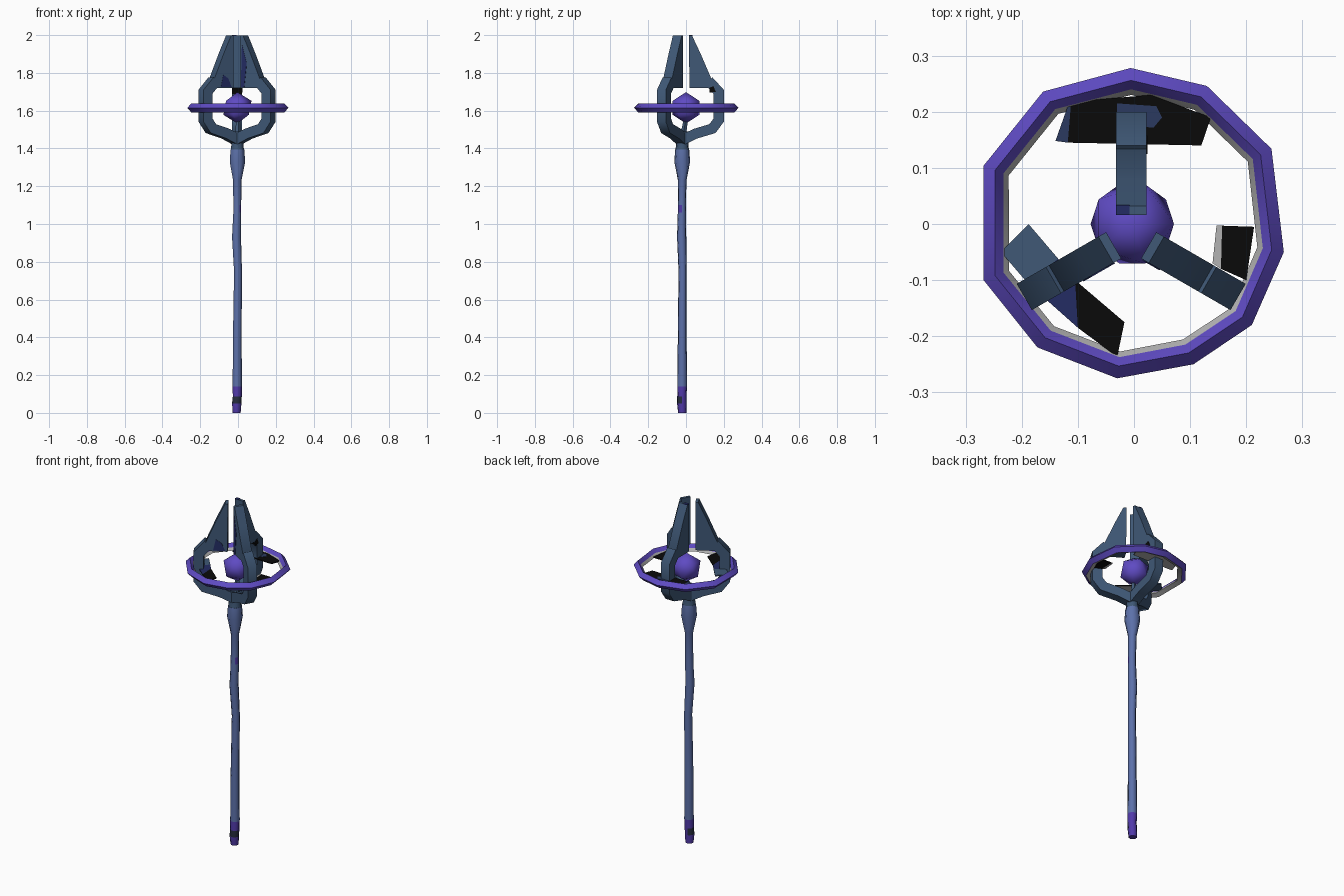
import bpy, bmesh, math
from mathutils import Vector

if "Cube" in bpy.data.objects:
    bpy.data.objects.remove(bpy.data.objects["Cube"])


def material(name, rgb):
    m = bpy.data.materials.new(name)
    m.diffuse_color = (*rgb, 1)
    m.use_nodes = True
    m.node_tree.nodes["Principled BSDF"].inputs["Base Color"].default_value = m.diffuse_color
    return m


SLATE = material("slate", (0.050, 0.098, 0.182))
STEEL = material("steel_blue", (0.108, 0.165, 0.400))
PURPLE = material("purple", (0.114, 0.070, 0.546))
DEEP = material("deep_purple", (0.082, 0.042, 0.400))
NAVY = material("navy", (0.017, 0.025, 0.127))
DUSK = material("dusk_blue", (0.024, 0.042, 0.115))
DARK = material("dark_slate", (0.020, 0.027, 0.050))
BLACK = material("black", (0.003, 0.003, 0.003))
GREY = material("pale_grey", (0.45, 0.45, 0.45))

CX, CY = -0.005, -0.02      # staff axis


def finish(name, bm, mats, rule=None, smooth=None):
    bmesh.ops.recalc_face_normals(bm, faces=bm.faces)
    bm.normal_update()
    if rule:
        for f in bm.faces:
            f.material_index = rule(f)
    me = bpy.data.meshes.new(name)
    bm.to_mesh(me)
    bm.free()
    for m in mats:
        me.materials.append(m)
    ob = bpy.data.objects.new(name, me)
    bpy.context.collection.objects.link(ob)
    if smooth:
        bpy.ops.object.select_all(action='DESELECT')
        ob.select_set(True)
        bpy.context.view_layer.objects.active = ob
        bpy.ops.object.shade_smooth_by_angle(angle=math.radians(smooth))
    return ob


def skin(rings, closed=False):
    """Bridge equal-sized rings of points; cap the ends unless closed."""
    bm = bmesh.new()
    vs = [[bm.verts.new(p) for p in r] for r in rings]
    n = len(vs[0])
    pairs = list(zip(vs, vs[1:])) + ([(vs[-1], vs[0])] if closed else [])
    for a, b in pairs:
        for i in range(n):
            j = (i + 1) % n
            bm.faces.new((a[i], a[j], b[j], b[i]))
    if not closed:
        bm.faces.new(vs[0])
        bm.faces.new(vs[-1])
    return bm


def lathe(profile, sides=7):
    """Rings from (z, radius, x shift, y shift)."""
    return skin([[(CX + dx + r * math.cos(math.tau * i / sides),
                   CY + dy + r * math.sin(math.tau * i / sides), z)
                  for i in range(sides)] for z, r, dx, dy in profile])


# Shaft with coloured foot and a small mark on its right side
def shaft_colour(f):
    z, n = f.calc_center_median().z, f.normal
    if 1.06 < z < 1.10 and n.x > 0.8 and n.y < 0:
        return 1
    if z > 0.145:
        return 0
    return 2 if 0.045 < z < 0.09 and n.x + n.y < 0.6 else 1


finish("shaft", lathe([
    (0.0, 0.022, -0.003, 0.0), (0.05, 0.026, -0.003, -0.002), (0.088, 0.025, 0, -0.002),
    (0.14, 0.026, 0, 0), (0.40, 0.024, 0, 0), (0.75, 0.022, 0.004, 0.002),
    (0.93, 0.025, -0.004, -0.003), (1.06, 0.022, 0, -0.002), (1.10, 0.022, 0, -0.002),
    (1.23, 0.023, 0, 0), (1.33, 0.043, 0, 0), (1.395, 0.038, 0, 0)]),
    [STEEL, DEEP, DARK], shaft_colour, 60)

# Head stem and the thin post that carries the orb
finish("head_stem", lathe([(1.39, 0.037, 0, 0), (1.42, 0.033, 0, 0), (1.49, 0.033, 0, 0)]),
       [SLATE], smooth=60)
finish("orb_post", lathe([(1.47, 0.016, 0.003, 0.005), (1.56, 0.012, 0.005, 0.02)], 5), [SLATE])

# Orb
bm = bmesh.new()
bmesh.ops.create_icosphere(bm, subdivisions=1, radius=0.083)
bmesh.ops.translate(bm, verts=bm.verts, vec=(-0.003, 0, 1.615))
finish("orb", bm, [PURPLE], smooth=60)

# Halo ring with a pale inner flange
corners = [(-0.268, 0.104), (-0.162, 0.236), (-0.006, 0.278), (0.130, 0.246),
           (0.245, 0.134), (0.267, -0.050), (0.210, -0.180), (0.106, -0.250),
           (-0.030, -0.275), (-0.172, -0.220), (-0.268, -0.100)]
section = [(0, 0), (0.022, 0.023), (0.038, 0.003), (0.048, -0.012), (0.022, -0.024)]
rings = []
for x, y in corners:
    out = Vector((x, y, 0))
    d = out.normalized()
    rings.append([out - d * a + Vector((0, 0, 1.615 + h)) for a, h in section])


def ring_colour(f):
    # faces touching the flange tip are pale
    return 1 if any(abs(v.co.z - 1.603) < 1e-4 for v in f.verts) else 0


finish("halo_ring", skin(rings, closed=True), [PURPLE, GREY], ring_colour, 60)

# Three prongs: curved arm plus an upright fin, some with thin painted plates
HALF = 0.027
arm_path = [(0.00, 1.445), (0.07, 1.478), (0.160, 1.505), (0.193, 1.550),
            (0.193, 1.700), (0.140, 1.758)]
fin_profile = [(0.038, 1.72), (0.148, 1.72), (0.156, 1.765), (0.098, 1.90),
               (0.052, 1.998), (0.036, 1.998)]
# side: (edge of the fin that is painted, outline, material)
paint = {"back": (-HALF, [(0.145, 1.695), (0.178, 1.70), (0.165, 1.73), (0.145, 1.722)], BLACK),
         "left": (HALF, [(0.05, 1.725), (0.115, 1.725), (0.10, 1.79), (0.07, 1.77)], NAVY),
         "right": (-HALF, [(0.046, 1.95), (0.075, 1.85), (0.06, 1.725), (0.04, 1.725)], NAVY)}

for side, deg in (("back", 90), ("left", 210), ("right", -30)):
    a = math.radians(deg)
    rad = Vector((math.cos(a), math.sin(a), 0))
    tan = Vector((-rad.y, rad.x, 0))

    def place(r, t, z):
        return Vector((CX, CY, z)) + rad * r + tan * t

    # mitred square tube along the path
    rings = []
    for i, p in enumerate(arm_path):
        p = Vector(p)
        d0 = (p - Vector(arm_path[i - 1])).normalized() if i else None
        d1 = (Vector(arm_path[i + 1]) - p).normalized() if i < len(arm_path) - 1 else None
        d0, d1 = d0 or d1, d1 or d0
        m = (d0 + d1).normalized()
        nrm = Vector((-m.y, m.x)) * (HALF / max(0.6, m.dot(d0)))
        rings.append([place(p.x + s * nrm.x, t * HALF, p.y + s * nrm.y)
                      for s, t in ((1, 1), (1, -1), (-1, -1), (-1, 1))])

    def arm_colour(f):
        # underside of the back hook is dark
        n = f.normal
        return int(side == "back" and n.dot(rad) < -0.4 and n.z < -0.3
                   and f.calc_center_median().z > 1.68)

    finish(side + "_arm", skin(rings), [SLATE, BLACK], arm_colour, 70)
    fin = skin([[place(r, t, z) for r, z in fin_profile] for t in (-HALF, HALF)])
    finish(side + "_fin", fin, [SLATE], smooth=60)
    t0, outline, mat = paint[side]
    finish(side + "_patch", skin([[place(r, t0 + h, z) for r, z in outline]
                                  for h in (-0.002, 0.002)]), [mat])


# Thin dark vanes lying inside the halo; some are pale underneath
def vane(name, pts, mat, under=None, z=1.612, half=0.003):
    finish(name, skin([[(x, y, z + h) for x, y in pts] for h in (-half, half)]),
           [mat, under or mat], lambda f: int(f.normal.z < -0.5))


vane("back_vane", [(-0.118, 0.145), (0.12, 0.14), (0.137, 0.19), (0.03, 0.23), (-0.112, 0.218)],
     BLACK, GREY)
vane("back_vane_end", [(-0.14, 0.148), (-0.118, 0.145), (-0.112, 0.218), (-0.118, 0.21)], DUSK, GREY)
vane("back_vane_spot", [(-0.03, 0.175), (0.035, 0.172), (0.05, 0.19), (0.04, 0.21), (-0.03, 0.215)],
     DUSK, None, 1.615, 0.002)
vane("left_vane_end", [(-0.237, -0.05), (-0.188, 0.0), (-0.135, -0.062), (-0.19, -0.105)], SLATE)
vane("left_vane_mid", [(-0.19, -0.105), (-0.135, -0.062), (-0.105, -0.10), (-0.10, -0.185)],
     NAVY, GREY)
vane("left_vane", [(-0.10, -0.185), (-0.105, -0.10), (-0.017, -0.175), (-0.03, -0.237)], BLACK, GREY)
vane("right_vane", [(0.157, -0.003), (0.214, -0.005), (0.200, -0.10), (0.155, -0.08)], BLACK)
vane("right_vane_edge", [(0.147, -0.003), (0.157, -0.003), (0.155, -0.08), (0.140, -0.07)], GREY)
vane("back_fin_tip", [(-0.032, 0.016), (-0.008, 0.016), (-0.008, 0.034), (-0.032, 0.034)],
     NAVY, None, 1.998, 0.002)
